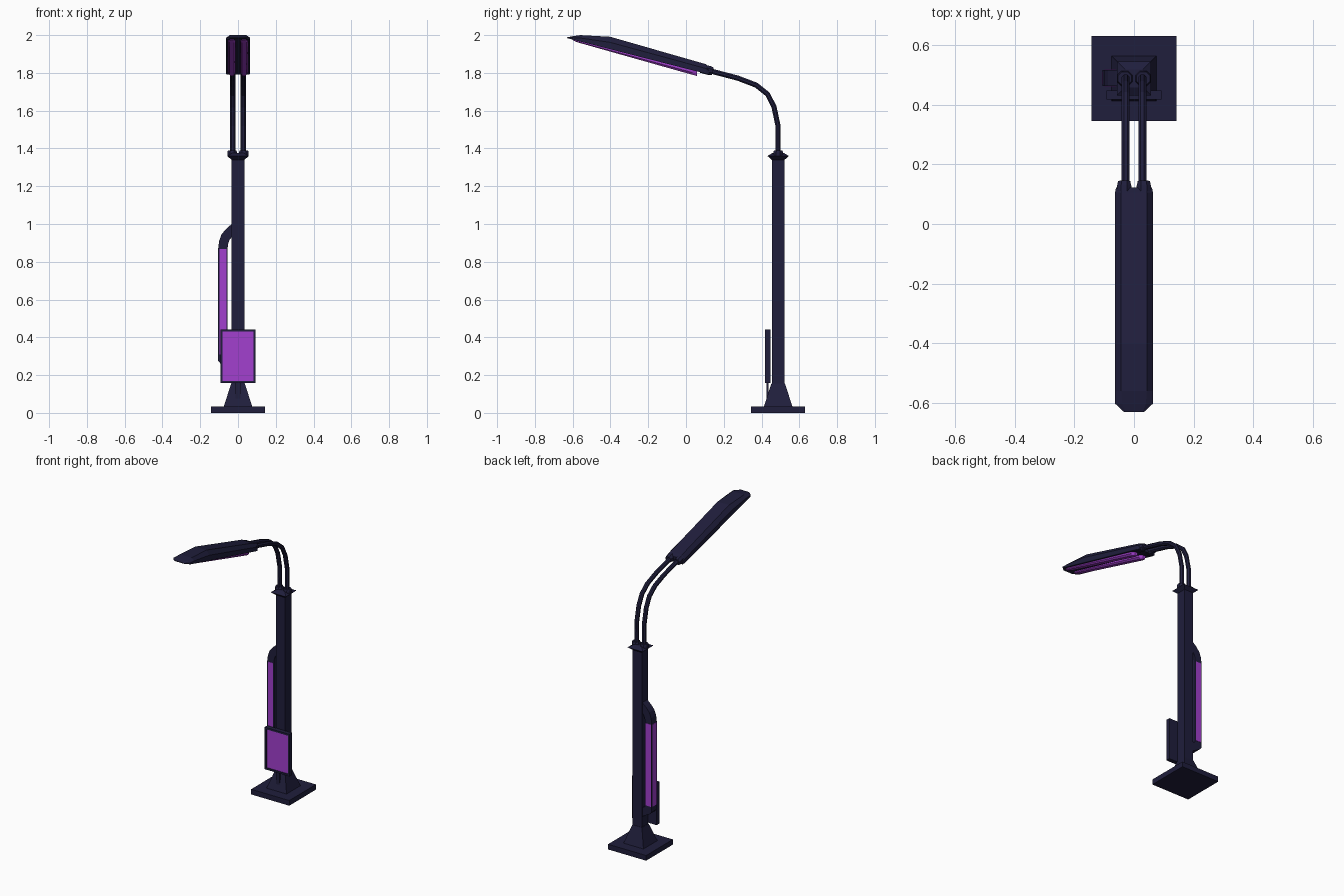
import bpy, bmesh, math
from mathutils import Vector

if "Cube" in bpy.data.objects:
    bpy.data.objects.remove(bpy.data.objects["Cube"])


def material(name, rgb):
    m = bpy.data.materials.new(name)
    m.diffuse_color = (*rgb, 1)
    m.use_nodes = True
    m.node_tree.nodes["Principled BSDF"].inputs["Base Color"].default_value = m.diffuse_color
    return m


DARK = material("dark_metal", (0.014, 0.013, 0.045))
GLOW = material("purple_light", (0.36, 0.05, 0.62))
PY = 0.488  # pole centre in y


def loft(name, rings, mat):
    """Skin a list of equal-length point rings and cap both ends."""
    bm = bmesh.new()
    vs = [[bm.verts.new(p) for p in r] for r in rings]
    n = len(vs[0])
    for a, b in zip(vs, vs[1:]):
        for i in range(n):
            j = (i + 1) % n
            bm.faces.new((a[i], a[j], b[j], b[i]))
    bm.faces.new(vs[0][::-1])
    bm.faces.new(vs[-1])
    bmesh.ops.recalc_face_normals(bm, faces=bm.faces)
    me = bpy.data.meshes.new(name)
    bm.to_mesh(me)
    bm.free()
    me.materials.append(mat)
    ob = bpy.data.objects.new(name, me)
    bpy.context.collection.objects.link(ob)
    return ob


def square(h, z):
    return [(sx * h, PY + sy * h, z) for sx, sy in ((-1, -1), (1, -1), (1, 1), (-1, 1))]


def box(name, x0, x1, y0, y1, z0, z1, mat):
    return loft(name, [[(x0, y0, z), (x1, y0, z), (x1, y1, z), (x0, y1, z)] for z in (z0, z1)], mat)


def tube(name, x, path, radii, mat, sides=8):
    """Sweep a polygon along a (y, z) path lying in a plane of constant x."""
    pts = [Vector((x, y, z)) for y, z in path]
    rings = []
    for i, p in enumerate(pts):
        t = (pts[min(i + 1, len(pts) - 1)] - pts[max(i - 1, 0)]).normalized()
        side = Vector((1, 0, 0))
        up = t.cross(side)
        angs = [math.tau * (k + 0.5) / sides for k in range(sides)]
        rings.append([p + radii[i] * (math.cos(a) * side + math.sin(a) * up) for a in angs])
    return loft(name, rings, mat)


# Base plate, flared foot, pole and top flange
loft("base_plate", [square(0.143, 0), square(0.143, 0.035)], DARK)
loft("flared_foot", [square(0.075, 0.035), square(0.036, 0.155)], DARK)
loft("pole", [square(0.034, 0.03), square(0.034, 1.345)], DARK)
loft("top_flange", [square(0.034, 1.34), square(0.057, 1.36), square(0.03, 1.376)], DARK)

# Twin bent arms with collars at both ends
arm = [(PY, 1.37), (0.487, 1.52), (0.466, 1.62), (0.432, 1.687),
       (0.372, 1.735), (0.275, 1.772), (0.10, 1.818)]
for label, s in (("left", -1), ("right", 1)):
    tube(label + "_arm", s * 0.028, arm, [0.0148] * len(arm), DARK)
    tube(label + "_lower_collar", s * 0.031, [(PY, 1.36), (PY, 1.378), (PY, 1.39)],
         [0.028, 0.028, 0.024], DARK)
    tube(label + "_upper_collar", s * 0.033, [(0.08, 1.824), (0.125, 1.812), (0.142, 1.808)],
         [0.026, 0.026, 0.022], DARK)


# Lamp head: tapered housing tilted upward to the front
def underside(y):
    return 1.973 - 0.256 * (y + 0.587)


head = []
for y, w, wt, zt in ((-0.63, 0.034, 0.030, 1.988), (-0.602, 0.064, 0.040, 1.994),
                     (-0.56, 0.064, 0.043, 2.0), (-0.40, 0.064, 0.043, 1.991),
                     (0.105, 0.064, 0.043, 1.846), (0.122, 0.060, 0.040, 1.828)):
    zb = underside(y)
    zm = zb + 0.55 * (zt - zb)
    head.append([(-w, y, zb), (w, y, zb), (w, y, zm), (wt, y, zt), (-wt, y, zt), (-w, y, zm)])
loft("lamp_head", head, DARK)

# Two light bars under the head
for label, s in (("left", -1), ("right", 1)):
    rings = []
    for y, w, d in ((-0.60, 0.010, 0.003), (-0.575, 0.020, 0.008),
                    (0.035, 0.020, 0.024), (0.058, 0.010, 0.024)):
        z, x = underside(y), s * 0.032
        rings.append([(x - w, y, z + 0.004), (x + w, y, z + 0.004), (x + w, y, z - d * 0.5),
                      (x + w * 0.6, y, z - d), (x - w * 0.6, y, z - d), (x - w, y, z - d * 0.5)])
    loft(label + "_light_bar", rings, GLOW)

# Front display: frame with raised border, screen and short post
box("display_back", -0.093, 0.093, 0.428, 0.447, 0.157, 0.442, DARK)
box("display_screen", -0.081, 0.081, 0.424, 0.43, 0.169, 0.430, GLOW)
for label, s in (("left", -1), ("right", 1)):
    a, b = sorted((s * 0.081, s * 0.093))
    box("display_border_" + label, a, b, 0.418, 0.43, 0.157, 0.442, DARK)
box("display_border_bottom", -0.081, 0.081, 0.418, 0.43, 0.157, 0.169, DARK)
box("display_border_top", -0.081, 0.081, 0.418, 0.43, 0.430, 0.442, DARK)
box("display_post", -0.012, 0.012, 0.426, 0.438, 0.04, 0.16, DARK)

# Side light: bracket curving out of the pole, (outer x, z, inner x, z) steps
steps = [(-0.03, 0.225, -0.03, 0.285), (-0.09, 0.258, -0.055, 0.30), (-0.105, 0.275, -0.055, 0.32),
         (-0.105, 0.87, -0.055, 0.87), (-0.100, 0.910, -0.053, 0.892),
         (-0.087, 0.945, -0.047, 0.912), (-0.065, 0.972, -0.038, 0.925), (-0.03, 1.003, -0.03, 0.935)]
Y0, Y1 = PY - 0.025, PY + 0.029
loft("side_light_bracket",
     [[(ox, Y0, oz), (ox, Y1, oz), (ix, Y1, iz), (ix, Y0, iz)] for ox, oz, ix, iz in steps], DARK)

# Purple strips on its front, back and outer faces
box("side_strip_front", -0.099, -0.061, Y0 - 0.002, Y0 + 0.004, 0.31, 0.868, GLOW)
box("side_strip_back", -0.099, -0.061, Y1 - 0.004, Y1 + 0.002, 0.31, 0.868, GLOW)
box("side_strip_outer", -0.107, -0.10, Y0 + 0.007, Y1 - 0.007, 0.31, 0.868, GLOW)
